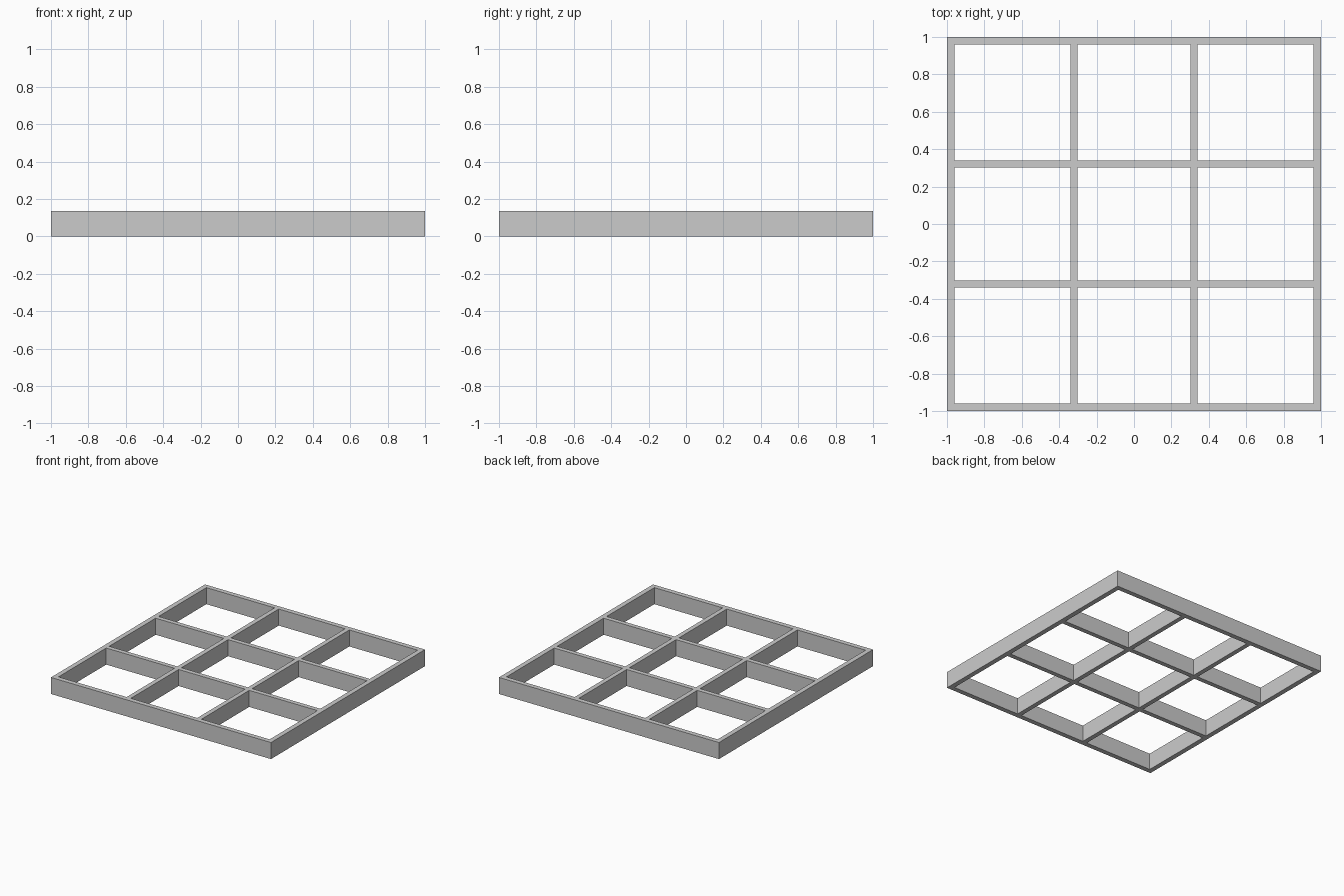
import bpy, bmesh

cube = bpy.data.objects.get("Cube")
if cube:
    bpy.data.objects.remove(cube)

HEIGHT = 0.136
RIM = 0.96                   # inner edge of the outer frame
BAR_IN, BAR_OUT = 0.302, 0.34  # edges of each dividing bar

# Plain grey material
grey = bpy.data.materials.new("plain grey")
grey.use_nodes = True
colour = (0.6, 0.6, 0.6, 1)
grey.diffuse_color = colour
grey.node_tree.nodes["Principled BSDF"].inputs["Base Color"].default_value = colour

# Flat lattice: bands alternate bar, opening, bar along both axes
half = [BAR_IN, BAR_OUT, RIM, 1]
lines = [-v for v in reversed(half)] + half
bm = bmesh.new()
verts = [[bm.verts.new((x, y, 0)) for y in lines] for x in lines]
bands = range(len(lines) - 1)
for i in bands:
    for j in bands:
        if i % 2 == 0 or j % 2 == 0:
            bm.faces.new((verts[i][j], verts[i + 1][j],
                          verts[i + 1][j + 1], verts[i][j + 1]))

# Raise the lattice to full height
raised = bmesh.ops.extrude_face_region(bm, geom=bm.faces[:], use_keep_orig=True)
top = [g for g in raised["geom"] if isinstance(g, bmesh.types.BMVert)]
bmesh.ops.translate(bm, vec=(0, 0, HEIGHT), verts=top)
bmesh.ops.recalc_face_normals(bm, faces=bm.faces[:])

mesh = bpy.data.meshes.new("grid_frame")
bm.to_mesh(mesh)
bm.free()
mesh.materials.append(grey)
frame = bpy.data.objects.new("grid_frame", mesh)
bpy.context.scene.collection.objects.link(frame)
